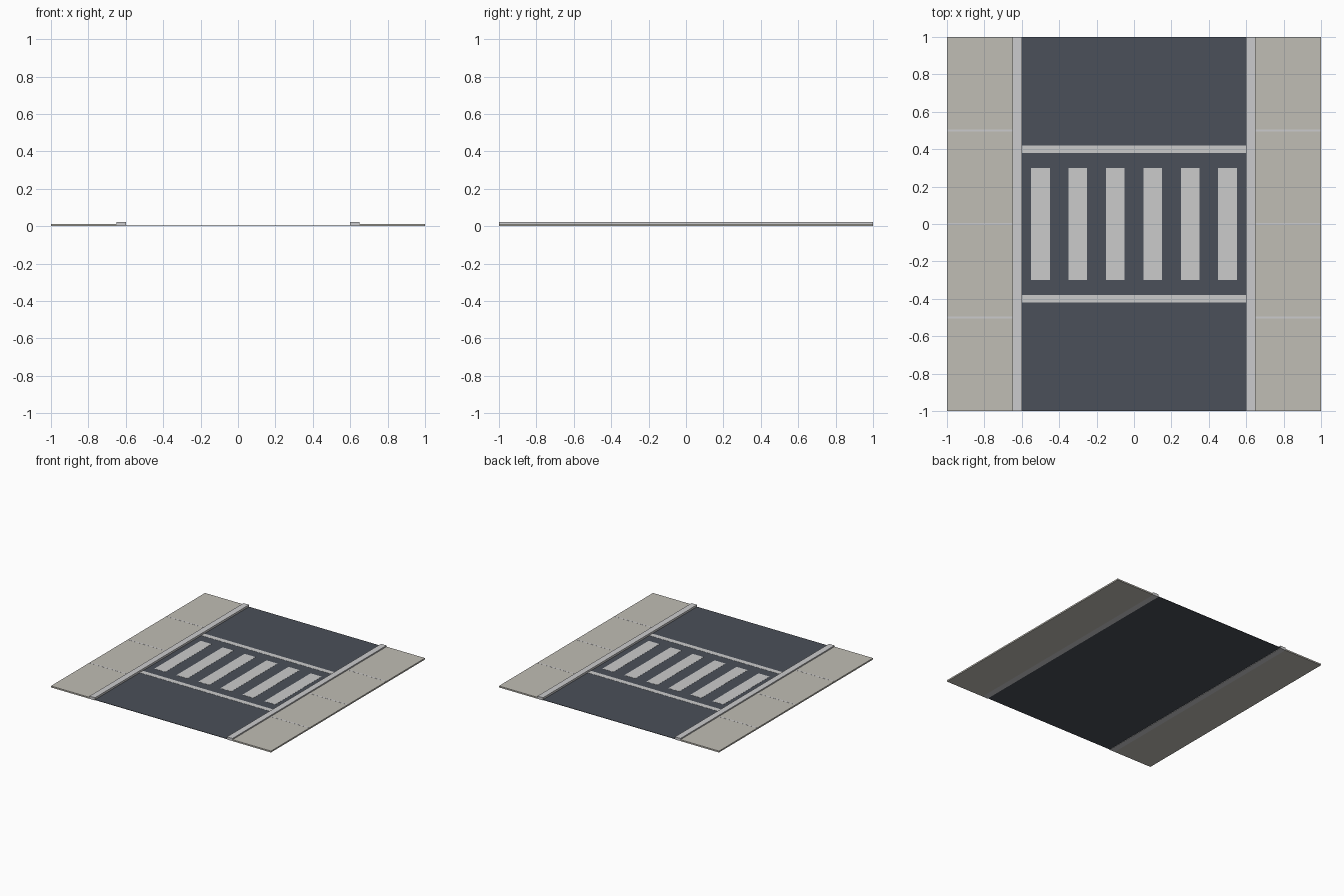
import bpy

if "Cube" in bpy.data.objects:
    bpy.data.objects.remove(bpy.data.objects["Cube"], do_unlink=True)


def material(name, r, g, b):
    m = bpy.data.materials.new(name)
    m.use_nodes = True
    m.diffuse_color = (r, g, b, 1)
    m.node_tree.nodes["Principled BSDF"].inputs["Base Color"].default_value = (r, g, b, 1)
    return m


asphalt = material("dark asphalt", 0.07, 0.08, 0.1)
paving = material("beige paving", 0.53, 0.51, 0.46)
kerb_grey = material("light kerb grey", 0.6, 0.6, 0.61)
paint = material("white road paint", 0.6, 0.6, 0.6)


def box(name, mat, x, y, z):
    """Box between the (low, high) limits on each axis."""
    bpy.ops.mesh.primitive_cube_add(size=1, location=[sum(a) / 2 for a in (x, y, z)])
    ob = bpy.context.object
    ob.name = name
    ob.scale = [a[1] - a[0] for a in (x, y, z)]
    bpy.ops.object.transform_apply(location=False, rotation=False, scale=True)
    ob.data.materials.append(mat)
    return ob


ROAD, PAVE, KERB = 0.006, 0.012, 0.022
full = (-1, 1)

# Road slab
box("road", asphalt, (-0.6, 0.6), full, (0.003, ROAD))

# Crossing bars
for i in range(6):
    x = -0.5 + 0.2 * i
    box(f"crossing_bar_{i + 1}", paint, (x - 0.05, x + 0.05), (-0.3, 0.3), (ROAD, ROAD + 0.001))

# Stop lines before and after the crossing
for side, y in (("front", -0.4), ("back", 0.4)):
    box(f"stop_line_{side}", paint, (-0.6, 0.6), (y - 0.02, y + 0.02), (ROAD, ROAD + 0.001))

# Pavements with kerbs and joint lines on both sides
for side, s in (("left", 1), ("right", -1)):
    def span(a, b):
        return tuple(sorted((s * a, s * b)))
    box(f"pavement_{side}", paving, span(0.65, 1), full, (0, PAVE))
    box(f"kerb_{side}", kerb_grey, span(0.6, 0.65), full, (0, KERB))
    for i, y in enumerate((-0.5, 0, 0.5)):
        box(f"pavement_joint_{side}_{i + 1}", kerb_grey, span(0.65, 1),
            (y - 0.005, y + 0.005), (PAVE, PAVE + 0.0006))
